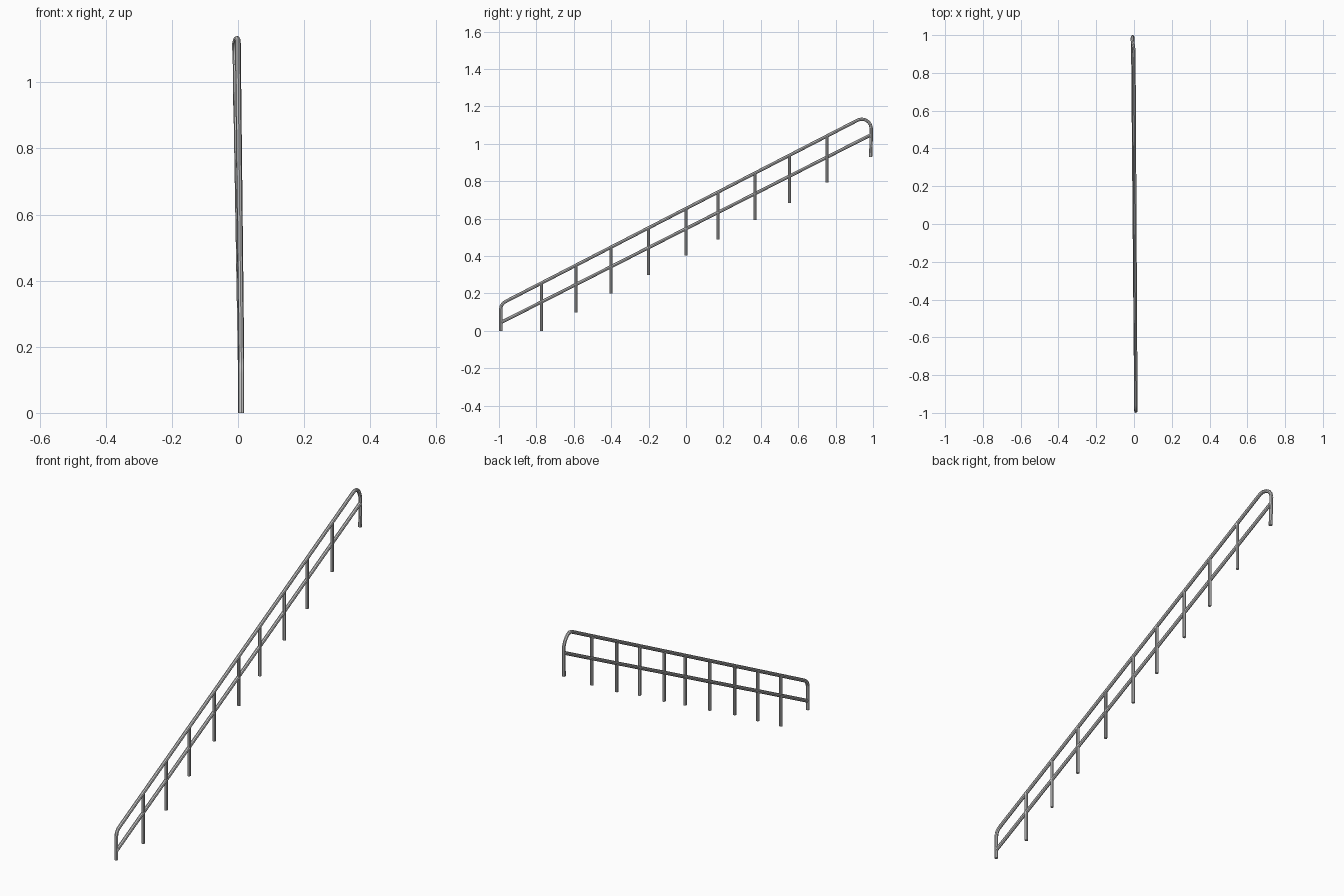
import bpy

if "Cube" in bpy.data.objects:
    bpy.data.objects.remove(bpy.data.objects["Cube"])


def rail_x(y):
    # the railing runs very slightly askew in plan
    return 0.0045 - 0.0055 * y


def rail_z(y):
    return 0.654 + 0.515 * y


def tube(name, points, radius):
    curve = bpy.data.curves.new(name, 'CURVE')
    curve.dimensions = '3D'
    curve.bevel_depth = radius
    curve.bevel_resolution = 2
    curve.use_fill_caps = True
    spline = curve.splines.new('POLY')
    spline.points.add(len(points) - 1)
    for p, co in zip(spline.points, points):
        p.co = (*co, 1)
    ob = bpy.data.objects.new(name, curve)
    bpy.context.collection.objects.link(ob)
    bpy.ops.object.select_all(action='DESELECT')
    ob.select_set(True)
    bpy.context.view_layer.objects.active = ob
    bpy.ops.object.convert(target='MESH')
    bpy.ops.object.shade_smooth_by_angle()
    return ob


# handrail: lower end post, sloping rail, rounded top bend, upper end post
tube("handrail", [
    (0.010, -0.991, 0.0), (0.010, -0.991, 0.117), (0.010, -0.987, 0.135),
    (0.010, -0.977, 0.149), (0.010, -0.957, rail_z(-0.957)),
    (rail_x(0.92), 0.92, rail_z(0.92)),
    (-0.003, 0.938, 1.132), (-0.006, 0.957, 1.129), (-0.009, 0.974, 1.119),
    (-0.009, 0.985, 1.104), (-0.008, 0.991, 1.082), (-0.007, 0.991, 1.05),
    (-0.006, 0.987, 0.93)], 0.0088)

# middle rail
tube("middle_rail", [(0.010, -0.991, 0.044), (-0.007, 0.99, 1.049)], 0.0088)

# intermediate posts: (y, foot height)
posts = [(-0.773, 0.0), (-0.588, 0.098), (-0.401, 0.20), (-0.20, 0.30),
         (0.0, 0.403), (0.171, 0.488), (0.369, 0.594), (0.553, 0.683),
         (0.754, 0.794)]
for i, (y, foot) in enumerate(posts, 1):
    x = rail_x(y)
    tube(f"post_{i}", [(x, y, foot), (x, y, rail_z(y))], 0.008)
